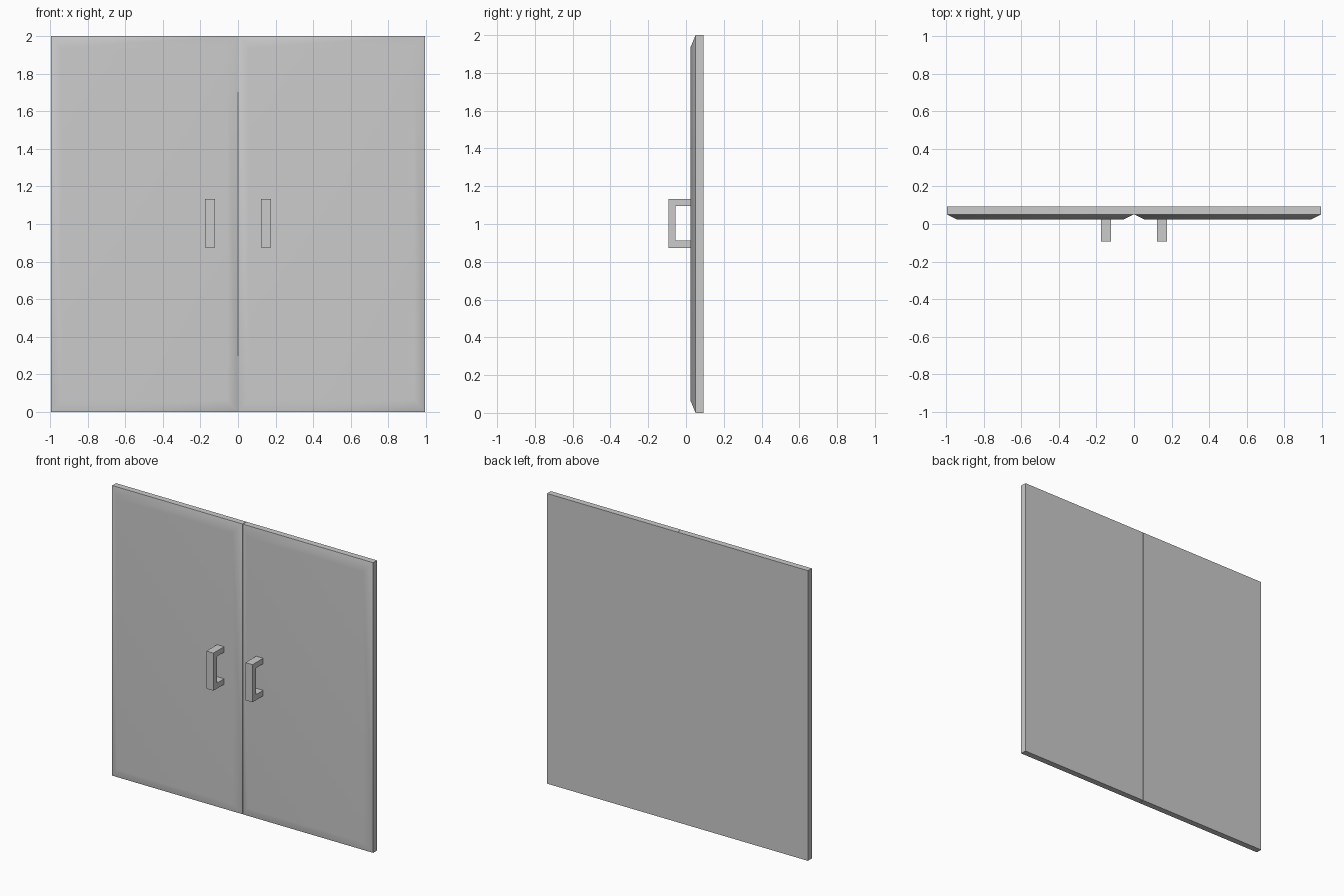
import bpy, bmesh, math

if "Cube" in bpy.data.objects:
    bpy.data.objects.remove(bpy.data.objects["Cube"])


def finish(name, bm):
    bmesh.ops.recalc_face_normals(bm, faces=bm.faces)
    mesh = bpy.data.meshes.new(name)
    bm.to_mesh(mesh)
    bm.free()
    obj = bpy.data.objects.new(name, mesh)
    bpy.context.collection.objects.link(obj)
    return obj


def door(name, x0, x1):
    # Slab made of stacked rectangles from back to chamfered front
    bm = bmesh.new()
    rings = []
    for y, inx, inz in ((0.093, 0, 0), (0.051, 0, 0), (0.023, 0.056, 0.066)):
        rings.append([bm.verts.new(p) for p in (
            (x0 + inx, y, inz), (x1 - inx, y, inz),
            (x1 - inx, y, 2 - inz), (x0 + inx, y, 2 - inz))])
    for a, b in zip(rings, rings[1:]):
        for i in range(4):
            j = (i + 1) % 4
            bm.faces.new((a[i], a[j], b[j], b[i]))
    bm.faces.new(rings[0])
    bm.faces.new(rings[-1])
    obj = finish(name, bm)
    # Soft blend from chamfer to panel, crisp outer edges
    bpy.ops.object.select_all(action='DESELECT')
    obj.select_set(True)
    bpy.context.view_layer.objects.active = obj
    bpy.ops.object.shade_smooth_by_angle(angle=math.radians(35))
    mod = obj.modifiers.new("soft_panel", 'WEIGHTED_NORMAL')
    mod.keep_sharp = True


def handle(name, x):
    # C-shaped side profile extruded across its width
    profile = [(0.023, 0.874), (-0.093, 0.874), (-0.093, 1.133), (0.023, 1.133),
               (0.023, 1.095), (-0.056, 1.095), (-0.056, 0.912), (0.023, 0.912)]
    bm = bmesh.new()
    face = bm.faces.new([bm.verts.new((x - 0.027, y, z)) for y, z in profile])
    ext = bmesh.ops.extrude_face_region(bm, geom=[face])
    verts = [v for v in ext["geom"] if isinstance(v, bmesh.types.BMVert)]
    bmesh.ops.translate(bm, verts=verts, vec=(0.054, 0, 0))
    finish(name, bm)


# Mirrored pair of doors with their pulls
for side, s in (("left", -1), ("right", 1)):
    door(side + "_door", *sorted((s * 0.001, s * 0.995)))
    handle(side + "_handle", s * 0.149)
